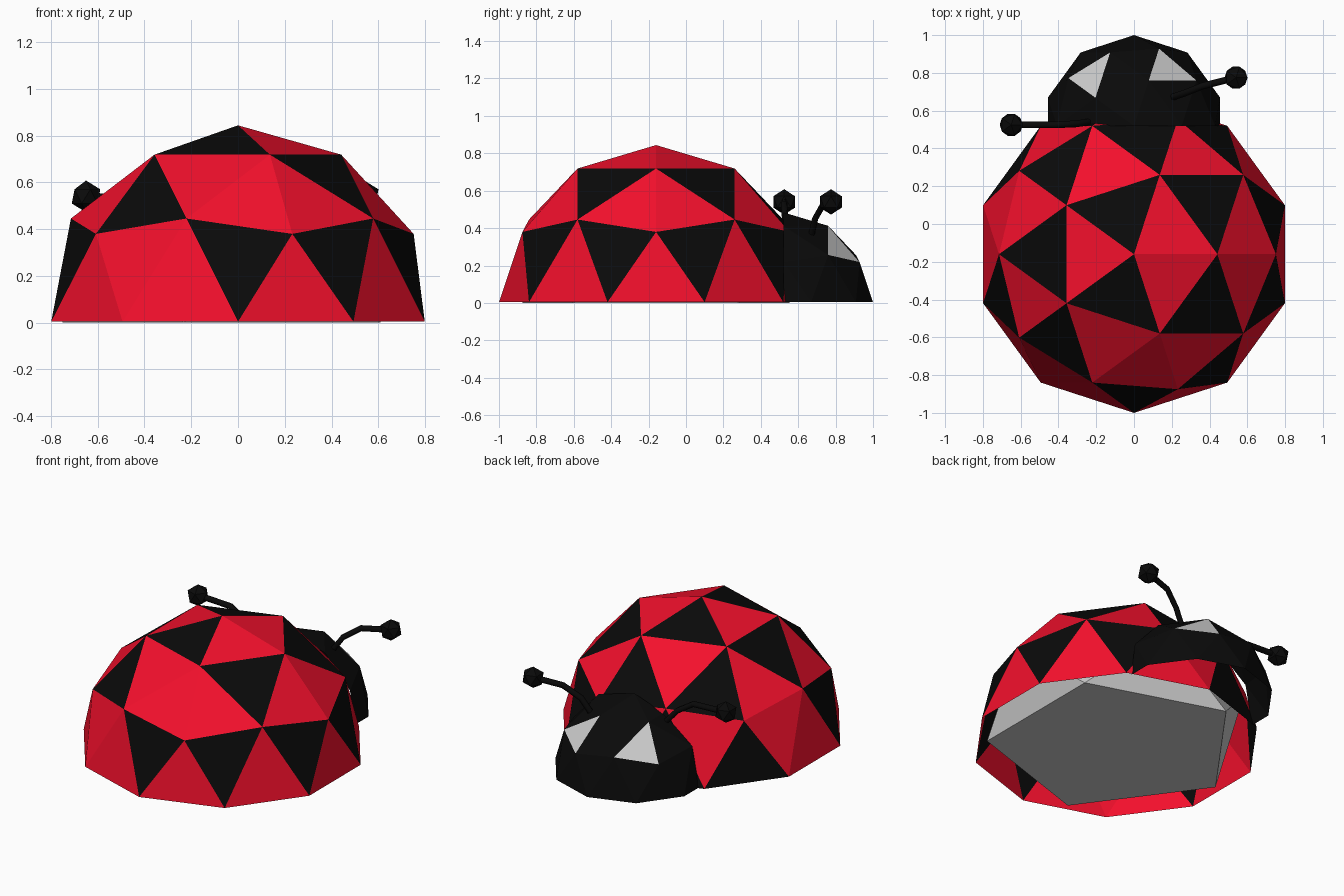
import bpy, bmesh, math
from mathutils import Vector

if "Cube" in bpy.data.objects:
    bpy.data.objects.remove(bpy.data.objects["Cube"])


def material(name, rgb):
    m = bpy.data.materials.new(name)
    m.diffuse_color = (*rgb, 1)
    m.use_nodes = True
    m.node_tree.nodes["Principled BSDF"].inputs["Base Color"].default_value = m.diffuse_color
    return m


RED = material("red", (0.9, 0.005, 0.025))
BLACK = material("black", (0.003, 0.003, 0.003))
PALE = material("pale", (0.8, 0.8, 0.8))


def finish(bm, name, mats, loc):
    me = bpy.data.meshes.new(name)
    bm.to_mesh(me)
    bm.free()
    for m in mats:
        me.materials.append(m)
    ob = bpy.data.objects.new(name, me)
    ob.location = loc
    bpy.context.collection.objects.link(ob)
    return ob


def cut(bm, point, normal):
    # remove everything behind the plane
    bmesh.ops.bisect_plane(bm, geom=bm.verts[:] + bm.edges[:] + bm.faces[:], dist=1e-4,
                           plane_co=point, plane_no=normal, clear_inner=True)


def face_key(f, r):
    # tier (0 = top) and compass angle in 18 degree steps
    c = f.calc_center_median() / r
    tier = sum(c.z < t for t in (0.85, 0.68, 0.5, 0.25))
    return tier, round(math.degrees(math.atan2(c.y, c.x)) / 18) * 18 % 360


def dome(r):
    bm = bmesh.new()
    bmesh.ops.create_icosphere(bm, subdivisions=2, radius=r)
    cut(bm, (0, 0, 0), (0, 0, 1))
    return bm


# Spotted shell: half icosphere with chosen black facets
black_facets = [{108, 252}, {36, 180, 324}, {90, 126, 234},
                {18, 54, 198, 270, 306, 342}, {108, 144}]
R = 0.84
bm = dome(R)
for f in bm.faces:
    tier, ang = face_key(f, R)
    f.material_index = int(ang in black_facets[tier])
finish(bm, "shell", [RED, BLACK], (0, -0.16, 0.004))

# Head: smaller dome, open at the back, two pale eye facets
r = 0.48
bm = dome(r)
for f in bm.faces:
    f.material_index = int(face_key(f, r) in {(2, 54), (2, 126)})
cut(bm, (0, 0, 0), (0, 1, 0))
finish(bm, "head", [BLACK, PALE], (0, 0.52, 0.004))

# Grey underbody: icosahedron with its lower ring flattened to the ground
bm = bmesh.new()
bmesh.ops.create_icosphere(bm, subdivisions=1, radius=R)
bm.verts.ensure_lookup_table()
for v in bm.verts:
    if v.co.z < 0:
        if v.co.z < -0.8 * R:
            v.co.x = v.co.y = 0
        v.co.z = 0
    else:
        v.co *= 0.99
finish(bm, "underbody", [], (0, -0.16, 0))


# Antennae: bent stem and faceted knob
def antenna(name, pts):
    cu = bpy.data.curves.new(name + "_stem", 'CURVE')
    cu.dimensions = '3D'
    cu.bevel_depth = 0.018
    cu.bevel_resolution = 1
    sp = cu.splines.new('POLY')
    sp.points.add(len(pts) - 1)
    for p, co in zip(sp.points, pts):
        p.co = (*co, 1)
    cu.materials.append(BLACK)
    bpy.context.collection.objects.link(bpy.data.objects.new(name + "_stem", cu))
    b = bmesh.new()
    bmesh.ops.create_icosphere(b, subdivisions=1, radius=0.068)
    finish(b, name + "_knob", [BLACK], Vector(pts[-1]))


antenna("right_antenna", [(0.2, 0.67, 0.36), (0.26, 0.69, 0.45),
                          (0.36, 0.73, 0.52), (0.54, 0.775, 0.54)])
antenna("left_antenna", [(-0.24, 0.54, 0.38), (-0.31, 0.53, 0.46),
                         (-0.42, 0.525, 0.53), (-0.65, 0.525, 0.54)])
